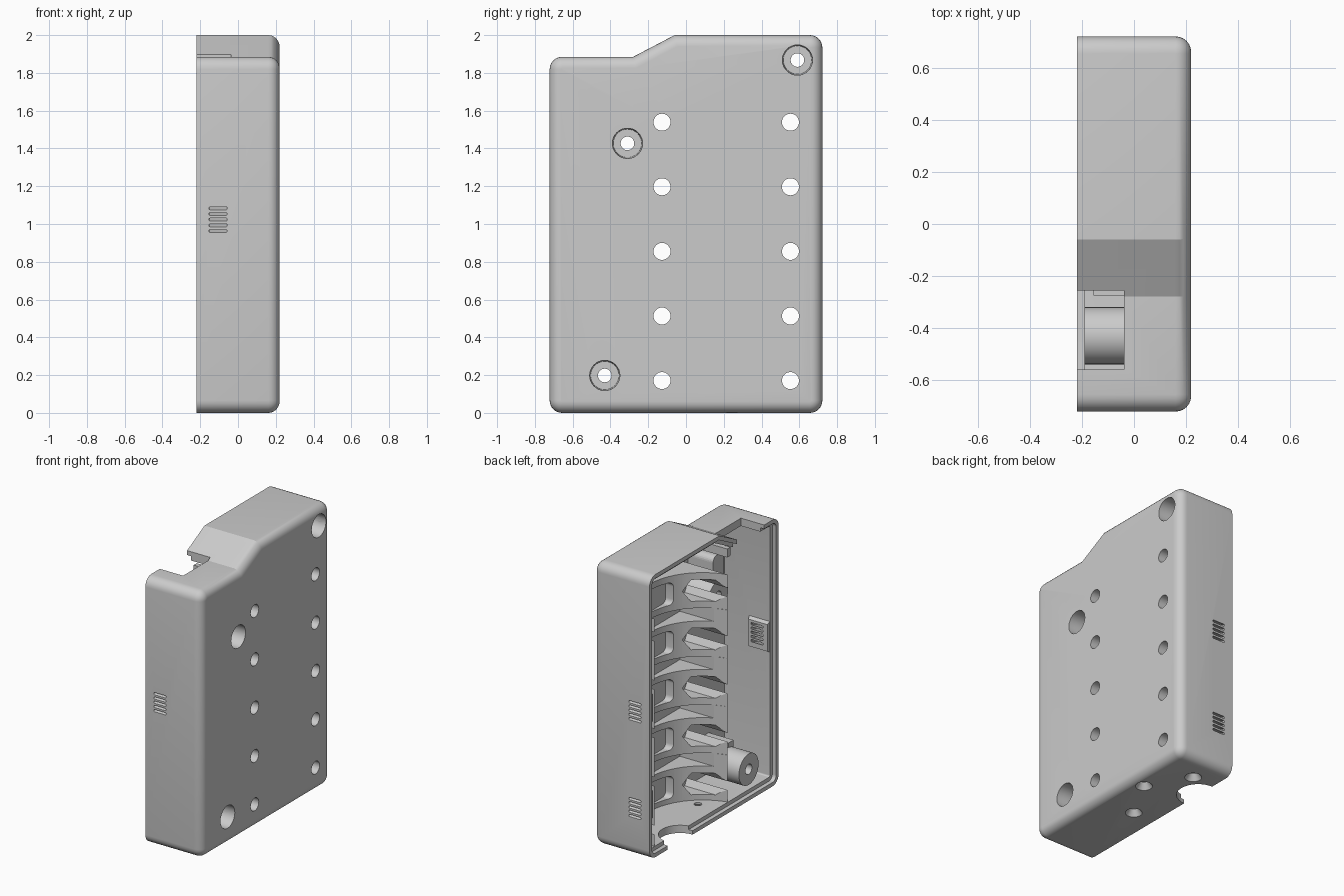
import bpy, bmesh, math

if "Cube" in bpy.data.objects:
    bpy.data.objects.remove(bpy.data.objects["Cube"])

grey = bpy.data.materials.new("plain grey")
grey.use_nodes = True
COLOUR = (0.6, 0.6, 0.6, 1)
grey.diffuse_color = COLOUR
grey.node_tree.nodes["Principled BSDF"].inputs["Base Color"].default_value = COLOUR


def rounded(corners, steps=6):
    """Outline from (u, v, radius) corners; radius 0 stays sharp."""
    out = []
    n = len(corners)
    for i, (u, v, r) in enumerate(corners):
        if r == 0:
            out.append((u, v))
            continue
        pu, pv, _ = corners[i - 1]
        nu, nv, _ = corners[(i + 1) % n]
        lp, ln = math.hypot(pu - u, pv - v), math.hypot(nu - u, nv - v)
        a = ((pu - u) / lp, (pv - v) / lp)
        b = ((nu - u) / ln, (nv - v) / ln)
        cu, cv = u + r * (a[0] + b[0]), v + r * (a[1] + b[1])
        for k in range(steps + 1):
            t = math.pi / 2 * k / steps
            s, c = r * math.sin(t), r * math.cos(t)
            out.append((cu - b[0] * c - a[0] * s, cv - b[1] * c - a[1] * s))
    return out


def rect(u0, u1, v0, v1, r=0):
    return rounded([(u0, v0, r), (u1, v0, r), (u1, v1, r), (u0, v1, r)])


def ngon(u, v, r, sides=32):
    return [(u + r * math.cos(math.tau * k / sides),
             v + r * math.sin(math.tau * k / sides)) for k in range(sides)]


def loft(bm, axis, rings):
    """Skin a list of (position, outline) along an axis and cap both ends."""
    place = {"x": lambda p, u, v: (p, u, v),
             "y": lambda p, u, v: (u, p, v),
             "z": lambda p, u, v: (u, v, p)}[axis]
    loops = [[bm.verts.new(place(p, u, v)) for u, v in pts] for p, pts in rings]
    for a, b in zip(loops, loops[1:]):
        for i in range(len(a)):
            j = (i + 1) % len(a)
            bm.faces.new((a[i], a[j], b[j], b[i]))
    bm.faces.new(loops[0][::-1])
    bm.faces.new(loops[-1])


def prism(bm, axis, pts, lo, hi):
    loft(bm, axis, [(lo, pts), (hi, pts)])


def make(name, bm, cutter=False):
    bmesh.ops.recalc_face_normals(bm, faces=bm.faces)
    mesh = bpy.data.meshes.new(name)
    bm.to_mesh(mesh)
    bm.free()
    mesh.materials.append(grey)
    ob = bpy.data.objects.new(name, mesh)
    bpy.context.collection.objects.link(ob)
    ob.hide_render = cutter
    return ob


def activate(ob):
    bpy.ops.object.select_all(action="DESELECT")
    ob.select_set(True)
    bpy.context.view_layer.objects.active = ob


def cut(ob, *cutters):
    activate(ob)
    for c in cutters:
        mod = ob.modifiers.new("cut", "BOOLEAN")
        mod.operation = "DIFFERENCE"
        mod.solver = "EXACT"
        mod.object = c
        bpy.ops.object.modifier_apply(modifier=mod.name)


# Case: one continuous skin from inner floor, over the stepped rim, to the outer face
def case_outline(d):
    h, s = 0.722 - d, 0.246 * d
    r = max(0.066 - d, 0.005)
    return rounded([(-h, d, r), (h, d, r), (h, 2 - d, r),
                    (-0.06 + s, 2 - d, 0), (-0.28 + s, 1.885 - d, 0),
                    (-h, 1.885 - d, r)])


EDGE = 0.06
rings = [(0.165, 0.055), (-0.19, 0.055), (-0.19, 0.028), (-0.22, 0.028), (-0.22, 0)]
for k in range(7):
    t = math.pi / 2 * k / 6
    rings.append((0.22 - EDGE + EDGE * math.sin(t), EDGE - EDGE * math.cos(t)))
bm = bmesh.new()
loft(bm, "x", [(x, case_outline(d)) for x, d in rings])
case = make("case", bm)

# Cradles: five concave saddles in a row
LEVELS = [0.171 + 0.342 * i for i in range(5)]
MID, REACH, RADIUS = 0.213, 0.41, 0.42
HOLES = (MID - 0.34, MID + 0.34)


def saddle_x(d):
    return -0.28 + math.sqrt(RADIUS ** 2 - d * d)


saddle = [(0.18, MID - REACH)]
for k in range(25):
    d = -REACH * math.cos(math.pi * k / 24)
    saddle.append((saddle_x(d), MID + d))
saddle.append((0.18, MID + REACH))
bm = bmesh.new()
for z in LEVELS:
    prism(bm, "z", saddle, z - 0.125, z + 0.125)
cradles = make("cradles", bm)

# Thin side walls closing the gaps between the cradles, topped to the saddle curve
bm = bmesh.new()
for z in LEVELS[:-1]:
    for side in (-1, 1):
        inner = REACH - 0.03
        wall = [(0.18, MID + side * REACH), (saddle_x(REACH), MID + side * REACH),
                (saddle_x(inner), MID + side * inner), (0.18, MID + side * inner)]
        prism(bm, "z", wall, z + 0.125, z + 0.217)
make("gap_walls", bm)

# Screw bosses: y, z, inner end
BOSSES = [(-0.43, 0.198, -0.19), (-0.31, 1.427, -0.035), (0.59, 1.868, 0.0)]
bm = bmesh.new()
for y, z, end in BOSSES:
    prism(bm, "x", ngon(y, z, 0.11, 40), end, 0.18)
bosses = make("screw_bosses", bm)

# Small inner supports
bm = bmesh.new()
prism(bm, "x", rect(-0.38, -0.26, 1.52, 1.72, 0.04), -0.03, 0.18)
prism(bm, "x", rect(-0.275, -0.24, 1.76, 1.82), -0.155, 0.18)
prism(bm, "x", rect(-0.49, -0.43, 0.285, 0.34), -0.03, 0.18)
make("inner_supports", bm)

# Fixing holes with hexagonal nut recesses and saddle pockets
bm = bmesh.new()
for z in LEVELS:
    for y in HOLES:
        prism(bm, "x", ngon(y, z, 0.045), -0.3, 0.3)
fixing_holes = make("fixing_hole_cutter", bm, True)

bm = bmesh.new()
for z in LEVELS:
    for y in HOLES:
        prism(bm, "x", ngon(y, z, 0.088, 6), -0.3, 0.13)
    prism(bm, "x", rect(MID - 0.2, MID + 0.2, z - 0.08, z + 0.08, 0.035), -0.1, 0.15)
recesses = make("recess_cutter", bm, True)

# Stepped screw bores through the bosses
bm = bmesh.new()
for y, z, end in BOSSES:
    wide, seat, narrow = ngon(y, z, 0.08), ngon(y, z, 0.075), ngon(y, z, 0.036)
    loft(bm, "x", [(0.3, wide), (0.2, wide), (0.08, seat), (0.08, narrow), (-0.3, narrow)])
bores = make("bore_cutter", bm, True)

# Chamfered pads behind the vents, and sloping slots through both
VENTS = ((1.02, -1), (1.02, 1), (0.335, 1))
bm = bmesh.new()
for z, side in VENTS:
    loft(bm, "y", [(side * 0.68, rect(-0.188, -0.02, z - 0.09, z + 0.14)),
                   (side * 0.642, rect(-0.188, -0.04, z - 0.07, z + 0.12))])
pads = make("vent_pads", bm)

bm = bmesh.new()
for z, side in VENTS:
    for i in range(5):
        low = z + 0.03 * (i - 2)
        slot = [rect(-0.153, -0.058, low + rise - 0.008, low + rise + 0.008, 0.006)
                for rise in (0, 0.042)]
        loft(bm, "y", [(side * 0.73, slot[0]), (side * 0.62, slot[1])])
vents = make("vent_cutter", bm, True)

# Countersunk holes in the underside
bm = bmesh.new()
for x, y in ((-0.05, MID - 0.275), (0.12, MID + 0.03), (-0.05, MID + 0.32)):
    loft(bm, "z", [(-0.01, ngon(x, y, 0.062)), (0.042, ngon(x, y, 0.025)),
                   (0.08, ngon(x, y, 0.025))])
sinks = make("countersink_cutter", bm, True)

# Cable notches in the top and underside rims
bm = bmesh.new()
prism(bm, "z", rect(-0.3, -0.038, -0.56, -0.255), 1.78, 1.97)
prism(bm, "z", ngon(-0.22, 0.38, 0.14), -0.1, 0.1)
notches = make("notch_cutter", bm, True)

cut(cradles, recesses, fixing_holes)
cut(bosses, bores)
cut(pads, vents)
cut(case, fixing_holes, bores, vents, sinks, notches)

for c in (recesses, fixing_holes, bores, vents, sinks, notches):
    bpy.data.objects.remove(c)

for ob in (case, cradles, bosses):
    activate(ob)
    bpy.ops.object.shade_smooth_by_angle(angle=math.radians(25))
